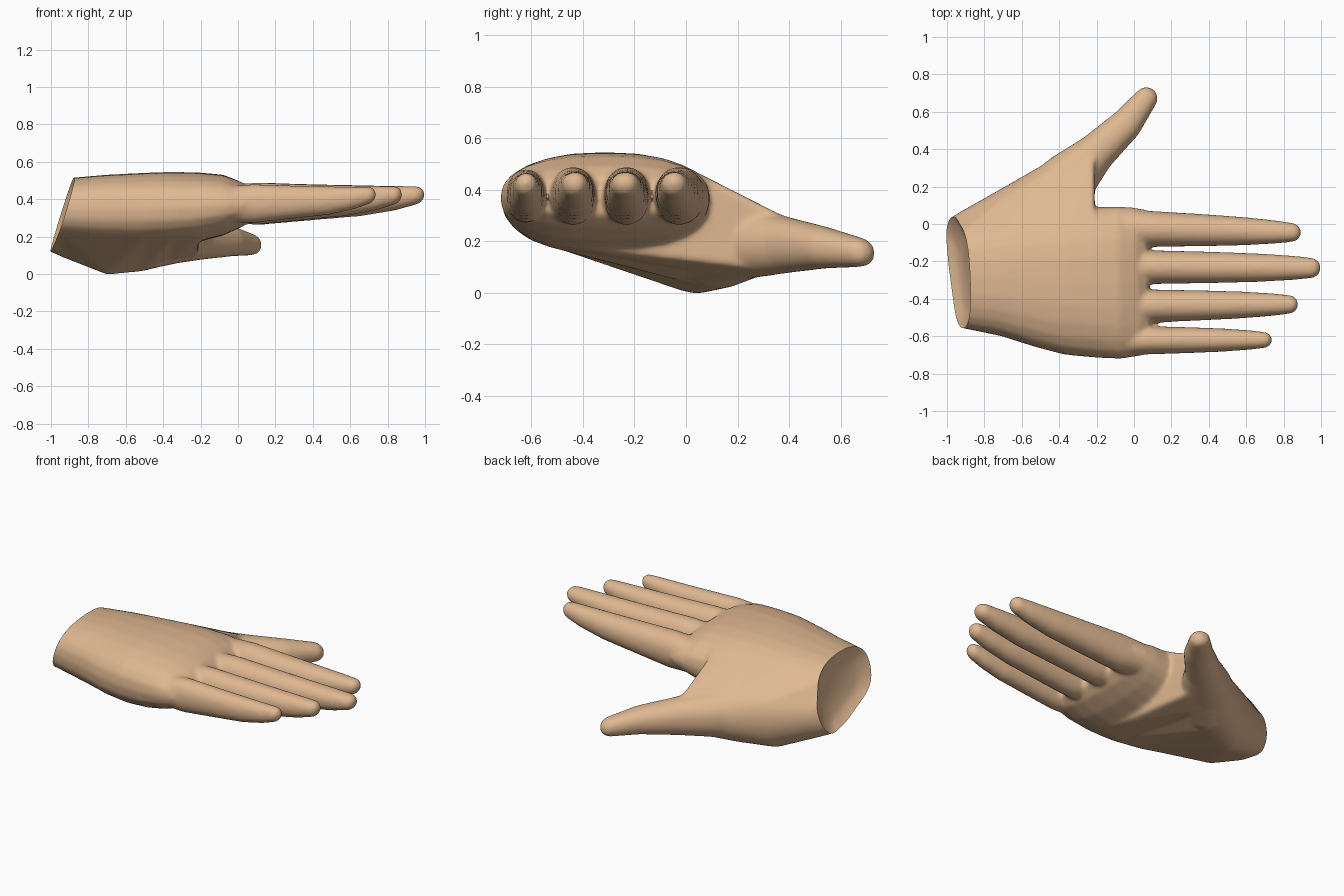
import bpy, bmesh, math
from mathutils import Vector

if "Cube" in bpy.data.objects:
    bpy.data.objects.remove(bpy.data.objects["Cube"])

SIDES = 24


def section(bm, x, y, z, w, h, power, along=Vector((1, 0, 0))):
    """One upright ring of a rounded cross-section."""
    side = Vector((-along.y, along.x, 0))
    ring = []
    for k in range(SIDES):
        t = math.tau * k / SIDES
        c, s = math.cos(t), math.sin(t)
        c = math.copysign(abs(c) ** (2 / power), c)
        s = math.copysign(abs(s) ** (2 / power), s)
        ring.append(bm.verts.new(Vector((x, y, z)) + side * w * c + Vector((0, 0, h * s))))
    return ring


def loft(bm, stations, power=2.0):
    """Closed tube through stations (x, y, z, half_width, half_height)."""
    rings = []
    for i, st in enumerate(stations):
        a, b = stations[max(i - 1, 0)], stations[min(i + 1, len(stations) - 1)]
        along = Vector((b[0] - a[0], b[1] - a[1], 0)).normalized()
        rings.append(section(bm, *st, power, along))
    for r0, r1 in zip(rings, rings[1:]):
        for k in range(SIDES):
            j = (k + 1) % SIDES
            bm.faces.new((r0[k], r0[j], r1[j], r1[k]))
    bm.faces.new(rings[0][::-1])
    bm.faces.new(rings[-1])


def round_tip(stations):
    """Add shrinking rings after the last station to make a rounded end."""
    p, q = Vector(stations[-2][:3]), Vector(stations[-1][:3])
    d = (q - p).normalized()
    w, h = stations[-1][3:]
    tip = []
    for t in (0.35, 0.65, 0.88, 1.0):
        s = math.sqrt(1 - t * t) if t < 1 else 0.12
        tip.append((*(q + d * w * t), w * s, h * s))
    return stations + tip


def box_station(x, y0, y1, z0, z1):
    return (x, (y0 + y1) / 2, (z0 + z1) / 2, (y1 - y0) / 2, (z1 - z0) / 2)


bm = bmesh.new()

# Palm: x, y limits, z limits
palm = [box_station(*p) for p in (
    (-1.10, -0.52, -0.06, 0.20, 0.49), (-0.93, -0.555, -0.02, 0.185, 0.51),
    (-0.70, -0.60, 0.02, 0.16, 0.53), (-0.50, -0.66, 0.05, 0.15, 0.54),
    (-0.36, -0.70, 0.07, 0.155, 0.545), (-0.21, -0.715, 0.09, 0.17, 0.542),
    (-0.08, -0.722, 0.095, 0.205, 0.53), (0.02, -0.705, 0.09, 0.25, 0.49),
    (0.075, -0.69, 0.08, 0.30, 0.445))]
loft(bm, palm, 2.4)

# Thumb mound: hulls between the palm and the thumb root at the same x
mound = [box_station(*p) for p in (
    (-1.10, -0.16, -0.04, 0.16, 0.32), (-0.93, -0.17, 0.065, 0.085, 0.36),
    (-0.70, -0.12, 0.195, -0.005, 0.38), (-0.50, -0.06, 0.31, 0.015, 0.365),
    (-0.36, 0.06, 0.395, 0.055, 0.33), (-0.21, 0.26, 0.49, 0.08, 0.285))]
pairs = list(zip(palm, mound))
for first, second in zip(pairs, pairs[1:]):
    verts = []
    for p, m in (first, second):
        verts += section(bm, *p, 2.4) + section(bm, *m, 2.0)
    bmesh.ops.convex_hull(bm, input=verts)
    bmesh.ops.delete(bm, geom=[v for v in verts if v.is_valid and not v.link_faces], context='VERTS')

# Fingers: base y, tip y, tip x, base half width, tip half width
fingers = [(-0.022, -0.045, 0.895, 0.104, 0.052),
           (-0.23, -0.235, 1.0, 0.096, 0.056),
           (-0.44, -0.43, 0.88, 0.095, 0.051),
           (-0.622, -0.62, 0.74, 0.082, 0.044)]
for y0, y1, end, w0, w1 in fingers:
    last = end - w1
    steps = []
    for t, bulge, z, h in ((0, 1, 0.372, 0.10), (0.2, 1.02, 0.375, 0.113), (0.5, 1.1, 0.384, 0.095),
                           (0.72, 1.14, 0.391, 0.083), (0.9, 1.1, 0.405, 0.066), (1, 1, 0.418, 0.051)):
        steps.append((-0.08 + (last + 0.08) * t, y0 + (y1 - y0) * t, z,
                      (w0 + (w1 - w0) * t) * bulge, h * (0.93 if w0 < 0.09 else 1)))
    loft(bm, round_tip(steps), 2.1)

# Thumb
thumb = [(-0.50, 0.105, 0.19, 0.16, 0.17), (-0.34, 0.245, 0.195, 0.15, 0.14),
         (-0.20, 0.385, 0.185, 0.105, 0.11), (-0.04, 0.535, 0.175, 0.086, 0.082),
         (0.066, 0.672, 0.157, 0.062, 0.058)]
loft(bm, round_tip(thumb), 2.2)

bmesh.ops.recalc_face_normals(bm, faces=bm.faces)
parts = bpy.data.meshes.new("hand_parts")
bm.to_mesh(parts)
bm.free()
hand = bpy.data.objects.new("hand", parts)
bpy.context.collection.objects.link(hand)

# Fuse the parts into one soft skin
fuse = hand.modifiers.new("fuse", 'REMESH')
fuse.mode = 'VOXEL'
fuse.voxel_size = 0.011
soft = hand.modifiers.new("soften", 'SMOOTH')
soft.factor = 0.5
soft.iterations = 14
bpy.context.view_layer.update()
skin = bpy.data.meshes.new_from_object(hand.evaluated_get(bpy.context.evaluated_depsgraph_get()))
hand.modifiers.clear()
hand.data = skin

# Slanted wrist cut with a slightly hollowed end
bm = bmesh.new()
bm.from_mesh(skin)
normal = Vector((-1, -0.04, 0.3)).normalized()
bmesh.ops.bisect_plane(bm, geom=bm.verts[:] + bm.edges[:] + bm.faces[:],
                       plane_co=(-1.0, 0, 0.14), plane_no=normal, clear_outer=True)
rim = [e for e in bm.edges if e.is_boundary]
for scale, depth in ((0.8, 0.025), (0.7, 0.015)):
    new = bmesh.ops.extrude_edge_only(bm, edges=rim)["geom"]
    verts = [g for g in new if isinstance(g, bmesh.types.BMVert)]
    rim = [g for g in new if isinstance(g, bmesh.types.BMEdge) and g.is_boundary]
    mid = sum((v.co for v in verts), Vector()) / len(verts)
    for v in verts:
        v.co = mid + (v.co - mid) * scale - normal * depth
bmesh.ops.contextual_create(bm, geom=rim)
bmesh.ops.recalc_face_normals(bm, faces=bm.faces)

# Rest on the ground
low = min(v.co.z for v in bm.verts)
bmesh.ops.translate(bm, verts=bm.verts, vec=(0, 0, -low))
bm.to_mesh(skin)
bm.free()

tan = bpy.data.materials.new("warm_tan")
tan.diffuse_color = (0.74, 0.48, 0.285, 1)
tan.use_nodes = True
tan.node_tree.nodes["Principled BSDF"].inputs["Base Color"].default_value = tan.diffuse_color
skin.materials.clear()
skin.materials.append(tan)

bpy.context.view_layer.objects.active = hand
hand.select_set(True)
bpy.ops.object.shade_smooth_by_angle(angle=math.radians(50))
